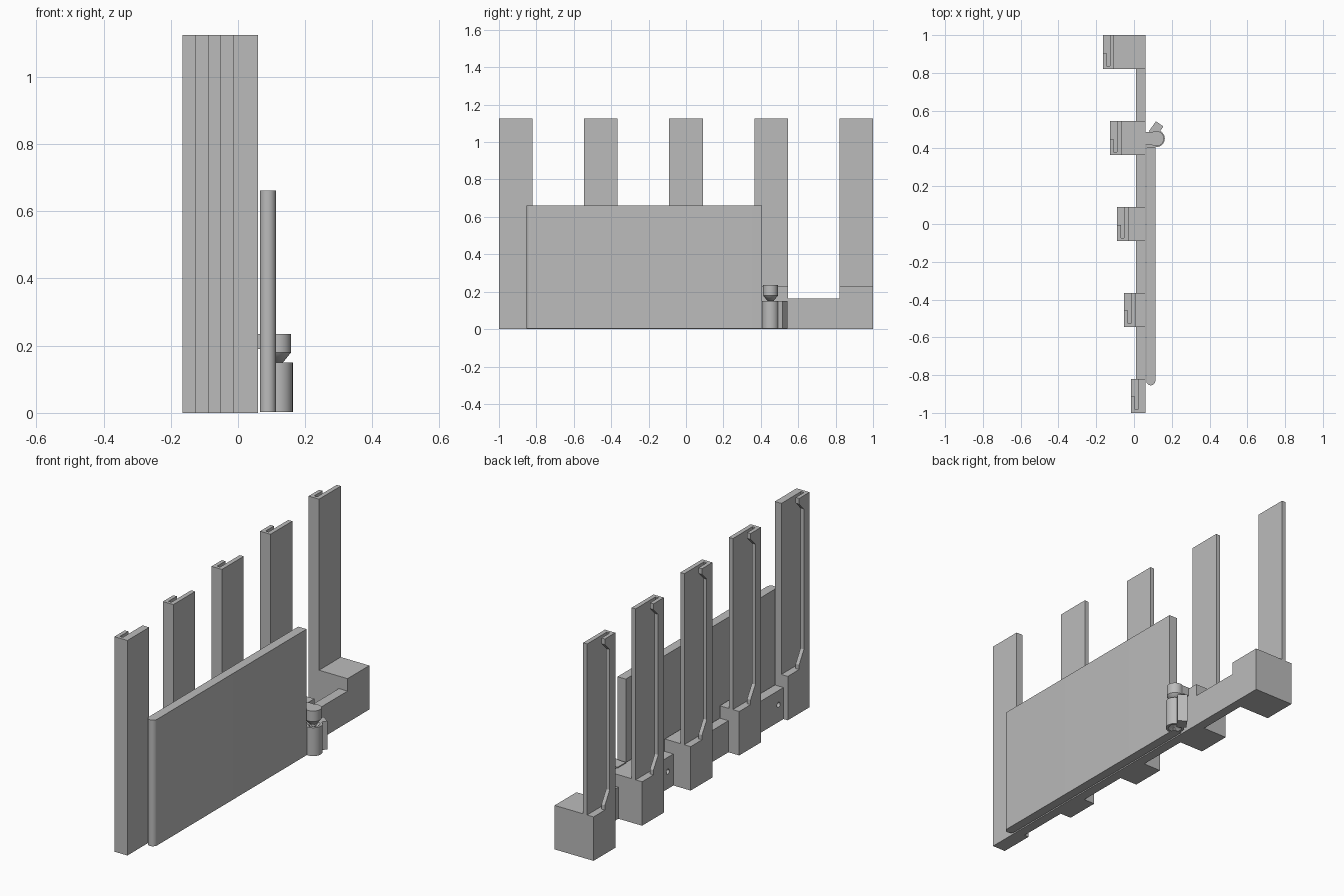
import bpy
import bmesh
from math import cos, sin, pi, radians
from mathutils import Matrix, Vector

cube = bpy.data.objects.get("Cube")
if cube:
    bpy.data.objects.remove(cube, do_unlink=True)

grey = bpy.data.materials.new("plain_grey")
grey.use_nodes = True
colour = (0.5, 0.5, 0.5, 1)
grey.diffuse_color = colour
grey.node_tree.nodes["Principled BSDF"].inputs["Base Color"].default_value = colour


def finish(name, bm):
    bmesh.ops.recalc_face_normals(bm, faces=bm.faces)
    mesh = bpy.data.meshes.new(name)
    bm.to_mesh(mesh)
    bm.free()
    mesh.materials.append(grey)
    obj = bpy.data.objects.new(name, mesh)
    bpy.context.collection.objects.link(obj)
    return obj


def smooth(obj):
    bpy.ops.object.select_all(action='DESELECT')
    obj.select_set(True)
    bpy.context.view_layer.objects.active = obj
    bpy.ops.object.shade_smooth_by_angle(angle=radians(35))


def prism(name, points, direction):
    """Extrude a flat outline of 3D points along a direction."""
    bm = bmesh.new()
    face = bm.faces.new([bm.verts.new(p) for p in points])
    top = bmesh.ops.extrude_face_region(bm, geom=[face])["geom"]
    verts = [v for v in top if isinstance(v, bmesh.types.BMVert)]
    bmesh.ops.translate(bm, verts=verts, vec=direction)
    return finish(name, bm)


def box(name, x, y, z):
    outline = [(x[0], y[0], z[0]), (x[1], y[0], z[0]),
               (x[1], y[1], z[0]), (x[0], y[1], z[0])]
    return prism(name, outline, (0, 0, z[1] - z[0]))


def lathe(name, profile, centre, steps=48):
    bm = bmesh.new()
    verts = [bm.verts.new((r, 0, z)) for r, z in profile]
    edges = [bm.edges.new(pair) for pair in zip(verts, verts[1:])]
    bmesh.ops.spin(bm, geom=verts + edges, axis=(0, 0, 1), cent=(0, 0, 0),
                   angle=2 * pi, steps=steps)
    bmesh.ops.remove_doubles(bm, verts=bm.verts, dist=0.0001)
    bmesh.ops.translate(bm, verts=bm.verts, vec=(*centre, 0))
    obj = finish(name, bm)
    smooth(obj)
    return obj


# Main dimensions
FACE = 0.06       # shared flat side of the rail and bases
HALF = 0.09       # half width of a post
TOP = 1.125
BASE = 0.23
PITCH = 0.455

# Five slotted posts, each stepping further out toward the back
for i in range(5):
    y = (i - 2) * PITCH
    left = -0.015 - 0.0375 * i
    near, far = y - HALF, y + HALF
    plate_end = FACE if i == 0 else left + 0.06
    box(f"post_base_{i + 1}", (left, FACE), (near, far), (0, BASE))
    box(f"post_plate_{i + 1}", (left + 0.037, plate_end), (near, far), (BASE, TOP))
    # Wall behind the slot, then the lip widened at its foot and head
    box(f"slot_wall_{i + 1}", (left + 0.02, left + 0.037),
        (near, near + 0.017), (BASE, TOP))
    wide, slim = near + 0.086, near + 0.047
    outline = [(near, BASE), (wide, BASE), (wide, 0.255), (slim, 0.32),
               (slim, 1.055), (wide, 1.095), (wide, TOP), (near, TOP)]
    prism(f"slot_lip_{i + 1}", [(left, a, b) for a, b in outline], (0.02, 0, 0))

# Rail joining the posts, with two screw holes
rail = box("rail", (0.01, FACE), (-0.95, 0.95), (0, 0.165))
for n, y in enumerate((-0.78, 0.136)):
    ring = [(-0.02, y + 0.013 * cos(a * pi / 12), 0.09 + 0.013 * sin(a * pi / 12))
            for a in range(24)]
    cutter = prism(f"hole_cutter_{n + 1}", ring, (0.12, 0, 0))
    cutter.hide_render = True
    cutter.hide_viewport = True
    cutter.display_type = 'WIRE'
    cut = rail.modifiers.new("hole", 'BOOLEAN')
    cut.operation = 'DIFFERENCE'
    cut.object = cutter

# Swinging panel with a rounded free edge
mid, radius = 0.089, 0.024
edge = [(mid + radius * cos(pi + a * pi / 16),
         -0.83 + radius * sin(pi + a * pi / 16), 0.002) for a in range(17)]
outline = edge + [(mid + radius, 0.405, 0.002), (mid - radius, 0.405, 0.002)]
smooth(prism("panel", outline, (0, 0, 0.66)))

# Hinge: socketed knuckle on the panel, cone pin held by the base
HINGE = (0.118, 0.452)
lathe("hinge_knuckle", [(0, 0.115), (0.033, 0.15), (0.045, 0.15), (0.045, 0.002),
                        (0.033, 0.002), (0, 0.035)], HINGE)
lathe("hinge_pin", [(0, 0.235), (0.04, 0.235), (0.04, 0.18), (0, 0.13)], HINGE)
box("knuckle_link", (mid - radius, mid + radius), (0.40, 0.435), (0.002, 0.15))
box("pin_arm", (FACE - 0.005, HINGE[0]), (0.418, 0.487), (0.19, 0.235))

# Angled stop tab on the knuckle
along = Vector((0.58, 0.81, 0)).normalized()
across = Vector((along.y, -along.x, 0)) * 0.024
end = Vector((0.136, 0.53, 0.002))
start = end - along * 0.065
prism("stop_tab", [start - across, start + across, end + across, end - across],
      (0, 0, 0.148))
